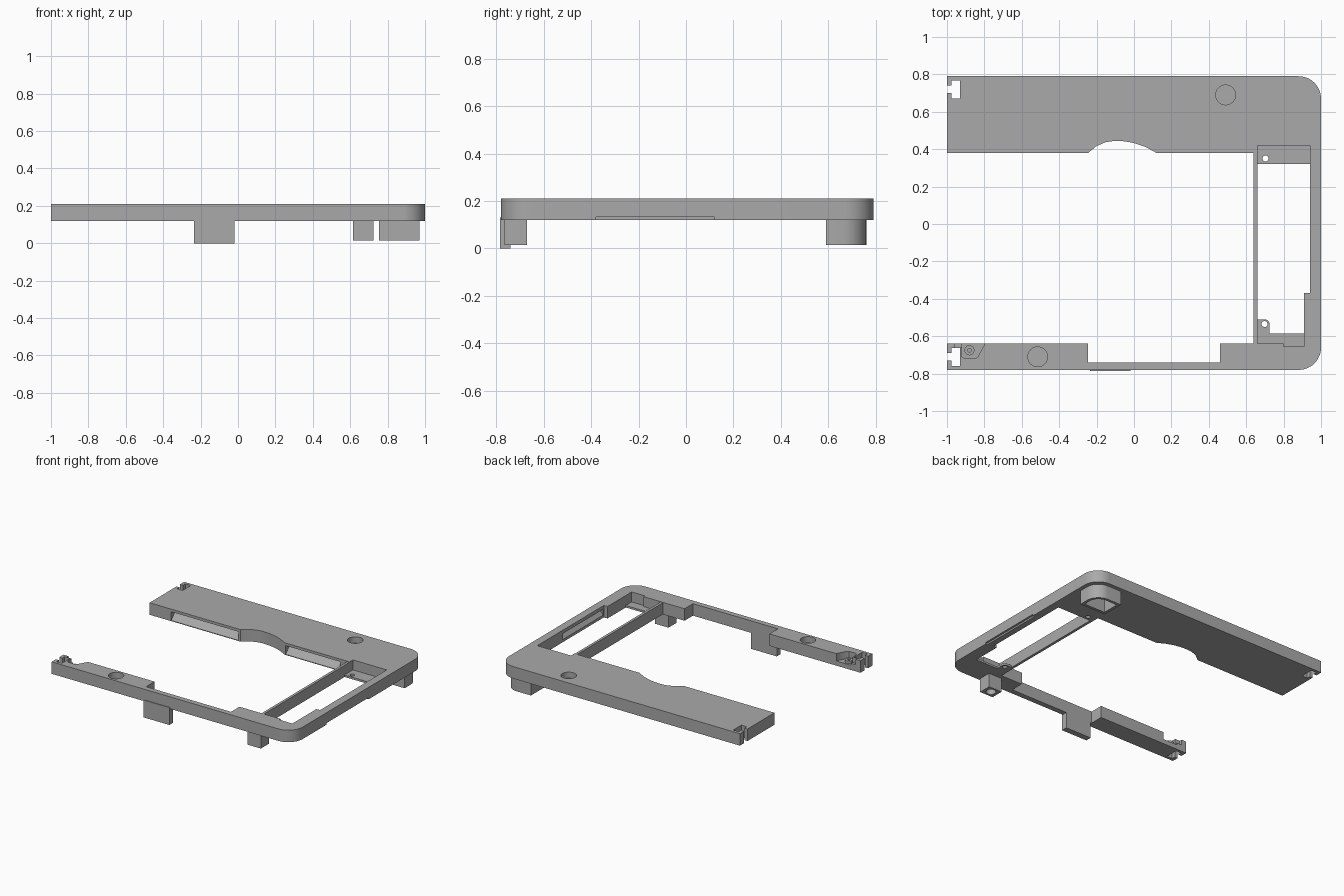
import bpy, bmesh, math
from mathutils import Vector

if "Cube" in bpy.data.objects:
    bpy.data.objects.remove(bpy.data.objects["Cube"])

grey = bpy.data.materials.new("grey plastic")
grey.use_nodes = True
COLOUR = (0.4, 0.4, 0.4, 1)
grey.diffuse_color = COLOUR
grey.node_tree.nodes["Principled BSDF"].inputs["Base Color"].default_value = COLOUR

BOTTOM, TOP = 0.12, 0.21
FLOOR = 0.135


def prism(name, pts, lo, hi, axis="z"):
    """Extrude a closed 2D profile along an axis."""
    place = {"z": lambda a, b, c: (a, b, c),
             "x": lambda a, b, c: (c, a, b),
             "y": lambda a, b, c: (a, c, b)}[axis]
    bm = bmesh.new()
    face = bm.faces.new([bm.verts.new(place(a, b, lo)) for a, b in pts])
    ext = bmesh.ops.extrude_face_region(bm, geom=[face])
    shift = Vector(place(0, 0, hi - lo))
    bmesh.ops.translate(bm, vec=shift, verts=[g for g in ext["geom"] if isinstance(g, bmesh.types.BMVert)])
    bmesh.ops.recalc_face_normals(bm, faces=bm.faces)
    mesh = bpy.data.meshes.new(name)
    bm.to_mesh(mesh)
    bm.free()
    mesh.materials.append(grey)
    ob = bpy.data.objects.new(name, mesh)
    bpy.context.collection.objects.link(ob)
    return ob


def rect(x0, x1, y0, y1):
    return [(x0, y0), (x1, y0), (x1, y1), (x0, y1)]


def arc(x, y, r, start, end, n=12):
    angles = [math.radians(start + (end - start) * i / n) for i in range(n + 1)]
    return [(x + r * math.cos(a), y + r * math.sin(a)) for a in angles]


def circle(x, y, r, n=32):
    return arc(x, y, r, 0, 360, n)[:-1]


def cut(ob, pts, lo, hi, axis="z"):
    """Subtract a prism, bake the result and drop the cutter."""
    cutter = prism("cutter", pts, lo, hi, axis)
    cutter.hide_render = True
    mod = ob.modifiers.new("cut", "BOOLEAN")
    mod.operation, mod.solver, mod.object = "DIFFERENCE", "EXACT", cutter
    bpy.context.view_layer.objects.active = ob
    bpy.ops.object.modifier_apply(modifier=mod.name)
    bpy.data.objects.remove(cutter)


# Main frame outline: wide back panel, right side, narrow front rail
outline = [(-1, 0.79)]
outline += arc(0.88, 0.67, 0.12, 90, 0) + arc(0.88, -0.66, 0.12, 0, -90)
outline += [(-1, -0.78), (-1, -0.64), (-0.245, -0.64), (-0.245, -0.74), (0.46, -0.74),
            (0.46, -0.64), (0.80, -0.64), (0.80, -0.655), (0.91, -0.655), (0.91, -0.37),
            (0.94, -0.37), (0.94, 0.42), (0.66, 0.42), (0.66, 0.38), (0.12, 0.38),
            (0.06, 0.413), (0, 0.433), (-0.05, 0.442), (-0.1, 0.445), (-0.15, 0.438),
            (-0.2, 0.417), (-0.245, 0.38), (-1, 0.38)]
frame = prism("frame", outline, BOTTOM, TOP)

# Blind round recesses in the top
for x, y in ((0.49, 0.69), (-0.515, -0.71)):
    cut(frame, circle(x, y, 0.053), 0.165, 0.3)

# T-shaped latch slots at the open ends
for y in (0.72, -0.71):
    cut(frame, [(-1.1, y - 0.02), (-0.975, y - 0.02), (-0.975, y - 0.048), (-0.93, y - 0.048),
                (-0.93, y + 0.048), (-0.975, y + 0.048), (-0.975, y + 0.02), (-1.1, y + 0.02)], 0, 0.3)

# Screw pocket in the front rail
cut(frame, [(-0.92, -0.6), (-0.92, -0.71), (-0.905, -0.72), (-0.85, -0.72), (-0.835, -0.71),
            (-0.80, -0.645), (-0.80, -0.6)], 0.155, 0.3)
cut(frame, rect(-0.96, -0.919, -0.66, -0.6), 0.17, 0.3)

# Sloped pockets under the back panel's lip
for x0, x1 in ((-0.82, -0.26), (0.13, 0.58)):
    cut(frame, [(0.37, 0.125), (0.38, 0.125), (0.44, 0.19), (0.37, 0.19)], x0, x1, "x")

# Sloped pocket and bottom notch in the right side
cut(frame, [(0.93, 0.14), (0.94, 0.14), (0.975, 0.185), (0.93, 0.185)], -0.36, 0.12, "y")
cut(frame, rect(-0.38, 0.12, 0.1, 0.132), 0.985, 1.1, "x")

# Screw boss
boss = prism("screw_boss", circle(-0.88, -0.675, 0.027), 0.15, 0.175)
cut(boss, circle(-0.88, -0.675, 0.01, 16), 0.16, 0.3)

# Thin divider beside the side window
divider = prism("divider", rect(0.64, 0.66, -0.64, 0.385), BOTTOM, TOP - 0.003)

# Low window ledges with screw holes
back_ledge = prism("back_ledge", rect(0.655, 0.945, 0.32, 0.425), BOTTOM, FLOOR)
cut(back_ledge, circle(0.703, 0.35, 0.016, 16), 0, 0.3)
front_ledge = prism("front_ledge", rect(0.65, 0.915, -0.66, -0.585), BOTTOM, FLOOR)
front_tab = prism("front_tab", [(0.655, -0.59), (0.725, -0.59)]
                  + arc(0.7, -0.535, 0.025, 0, 90, 6) + [(0.655, -0.51)], BOTTOM, FLOOR)
cut(front_tab, circle(0.698, -0.535, 0.016, 16), 0, 0.3)

# Hanging tab on the front rail
front_clip = prism("front_clip", rect(-0.235, -0.02, -0.785, -0.74), 0, 0.13)

# Hollow feet, open underneath
back_foot = prism("back_foot", [(0.755, 0.76), (0.755, 0.59), (0.97, 0.59)]
                  + arc(0.87, 0.66, 0.1, 0, 90), 0.015, 0.125)
cut(back_foot, [(0.775, 0.74), (0.775, 0.61), (0.95, 0.61)]
    + arc(0.87, 0.66, 0.08, 0, 90), 0, 0.115)
front_foot = prism("front_foot", rect(0.615, 0.725, -0.765, -0.67), 0.015, 0.125)
cut(front_foot, circle(0.67, -0.717, 0.034), 0, 0.115)

# Smooth the curves, keep the edges crisp
parts = (frame, boss, divider, back_ledge, front_ledge, front_tab, front_clip, back_foot, front_foot)
bpy.ops.object.select_all(action="DESELECT")
for ob in parts:
    ob.select_set(True)
bpy.context.view_layer.objects.active = frame
bpy.ops.object.shade_smooth_by_angle(angle=math.radians(30))
